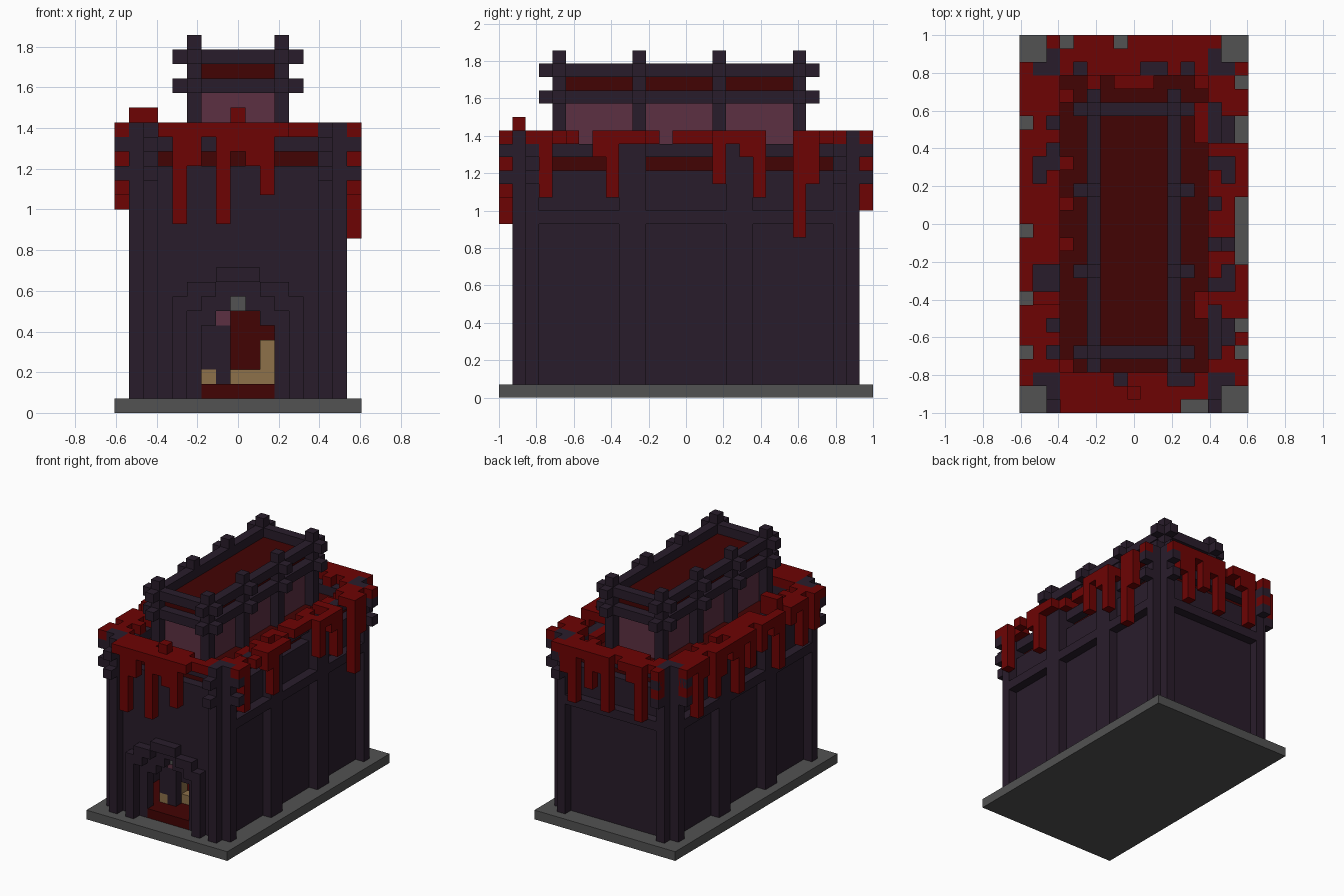
import bpy
import bmesh
import random
from mathutils import Vector

random.seed(4)
cube = bpy.data.objects.get("Cube")
if cube:
    bpy.data.objects.remove(cube)

# Model grid: 17 wide, 28 deep, 26 high
W, D = 17, 28
U = 2 / D


def material(name, *rgb):
    m = bpy.data.materials.new(name)
    m.use_nodes = True
    m.diffuse_color = (*rgb, 1)
    shader = m.node_tree.nodes["Principled BSDF"]
    shader.inputs["Base Color"].default_value = (*rgb, 1)
    shader.inputs["Roughness"].default_value = 0.9
    return m


DARK = material("dark_timber", .022, .012, .024)
RED = material("red_leaves", .155, .001, .001)
MAROON = material("maroon_roof", .055, .001, .001)
PINK = material("dusty_pink", .108, .03, .055)
STONE = material("grey_stone", .085, .085, .085)
TAN = material("tan_wood", .27, .165, .068)


def build(name, mat, boxes):
    """One object made of grid boxes given as (x0, x1, y0, y1, z0, z1)."""
    bm = bmesh.new()
    for x0, x1, y0, y1, z0, z1 in boxes:
        verts = bmesh.ops.create_cube(bm, size=1)["verts"]
        size = Vector((x1 - x0, y1 - y0, z1 - z0)) * U
        mid = Vector(((x0 + x1 - W) / 2, (y0 + y1 - D) / 2, (z0 + z1) / 2)) * U
        for v in verts:
            v.co = Vector([a * b for a, b in zip(v.co, size)]) + mid
    mesh = bpy.data.meshes.new(name)
    bm.to_mesh(mesh)
    bm.free()
    mesh.materials.append(mat)
    ob = bpy.data.objects.new(name, mesh)
    bpy.context.collection.objects.link(ob)


def flip_x(boxes):
    return boxes + [(W - b, W - a, *rest) for a, b, *rest in boxes]


def flip_y(boxes):
    return boxes + [(a, b, D - d, D - c, e, f) for a, b, c, d, e, f in boxes]


# Base, floor and walls
build("base", STONE, [(0, W, 0, D, 0, 1)])
build("floor", MAROON, [(3, 14, 3, 25, 1, 2), (6, 11, 2, 3, 1, 2)])
build("side_walls", DARK, flip_x([(2, 3, 3, 25, 1, 16)]))
build("back_wall", DARK, [(3, 14, 25, 26, 1, 16)])
build("roof", MAROON, [(3, 14, 3, 25, 17, 18)])

# Stepped door opening: clear height for each column
opening = {6: 6, 7: 7, 8: 8, 9: 7, 10: 6}
front = flip_x([(3, 6, 2, 3, 1, 16)])
front += [(x, x + 1, 2, 3, top, 16) for x, top in opening.items()]
build("front_wall", DARK, front)

# Stepped arch standing proud of the wall around the door
inner = {5: 7, 6: 8, 7: 9, 8: 9, 9: 9, 10: 8, 11: 7}
outer = {4: 8, 5: 9, 6: 9, 7: 10, 8: 10, 9: 10, 10: 9, 11: 9, 12: 8}
build("door_arch", DARK,
      [(x, x + 1, 1, 2, inner.get(x, 1), top) for x, top in outer.items()])

# Room behind the door
build("room_partition", MAROON, [(3, 14, 12, 13, 2, 17)])
build("bench", TAN, [(6, 7, 4, 6, 2, 3), (7, 11, 5, 6, 2, 3),
                     (10, 11, 5, 6, 3, 5), (6, 8, 5, 6, 3, 5)])
build("room_post", DARK, [(7, 8, 4, 5, 2, 6), (6, 7, 4, 5, 3, 6)])
build("room_curtain", PINK, [(7, 8, 4, 5, 6, 7)])
build("door_lamp", STONE, [(8, 9, 3, 4, 7, 8)])

# Corner posts, side pillars and the rails that poke out past the corners
build("corner_posts", DARK, flip_y(flip_x([(2, 3, 1, 3, 1, 20), (1, 2, 2, 3, 1, 20)])))
build("side_pillars", DARK, flip_x([(1, 3, y, y + 2, 1, 19) for y in (9, 17)]))
rails = []
for z in (16, 18):
    rails += flip_x([(2, 3, 0, D, z, z + 1)]) + flip_y([(0, W, 2, 3, z, z + 1)])
build("wall_rails", DARK, rails)
build("panel_rails", DARK, flip_x([(1, 2, 3, 25, 13, 14)]) + [(3, 14, 26, 27, 13, 14)])

# Upper storey
build("upper_walls", PINK, [(6, 11, 5, 22, 18, 22.5)])
build("upper_roof", MAROON, [(6, 11, 5, 22, 22.5, 24)])
bays = (4, 10, 16, 22)
build("upper_posts", DARK, flip_x([(5, 6, y, y + 1, 18, 26) for y in bays]))
upper = []
for z in (22, 24):
    upper += flip_x([(5, 6, 3, 24, z, z + 1)])
    upper += flip_x([(4, 5, y, y + 1, z, z + 1) for y in bays])
    upper += [(6, 11, y, y + 1, z, z + 1) for y in (bays[0], bays[-1])]
build("upper_rails", DARK, upper)

# Hanging leaves: one letter per column, a = one block long, dot = none
hang = {
    "front": "...agcagbcea.....",
    "back": "..c.fba.fbdafcb..",
    "left": "..ae.a.beaa.....dabe..hd.a..",
    "right": "..ad.eab.fbac.dafbace.bfac..",
}
for side, pattern in hang.items():
    boxes = []
    for i, letter in enumerate(pattern):
        if letter == ".":
            continue
        z = 20 - (ord(letter) - ord("a") + 1)
        if side in ("front", "back"):
            y = 0 if side == "front" else D - 1
            boxes.append((i, i + 1, y, y + 1, z, 20))
        else:
            x = W - 1 if side == "left" else 0
            boxes.append((x, x + 1, i, i + 1, z, 20))
    build(side + "_hanging_leaves", RED, boxes)

# Leaves along the ledges and scattered onto the roof
gaps = {5, 6, 12, 20, 21}
chance = {1: 1, 2: .7, 14: .7, 15: 1}
ledge = []
for y in range(3, 25):
    pillar = y in (9, 10, 17, 18)
    for x, odds in chance.items():
        bare = (x > 8 and y in gaps) or (pillar and x in (1, 15))
        if not bare and random.random() < odds:
            ledge.append((x, x + 1, y, y + 1, 19, 20))
    for x in (3, 13):
        if random.random() < .15:
            ledge.append((x, x + 1, y, y + 1, 18, 19))
for x in range(3, 14):
    for y in (1, 2, 25, 26):
        if y in (1, 26) or random.random() < .6:
            ledge.append((x, x + 1, y, y + 1, 19, 20))
    if random.random() < .25:
        ledge.append((x, x + 1, 24, 25, 18, 19))
build("ledge_leaves", RED, ledge)
build("leaf_tufts", RED, [(1, 3, 8, 9, 20, 21), (8, 9, 1, 2, 20, 21)])
